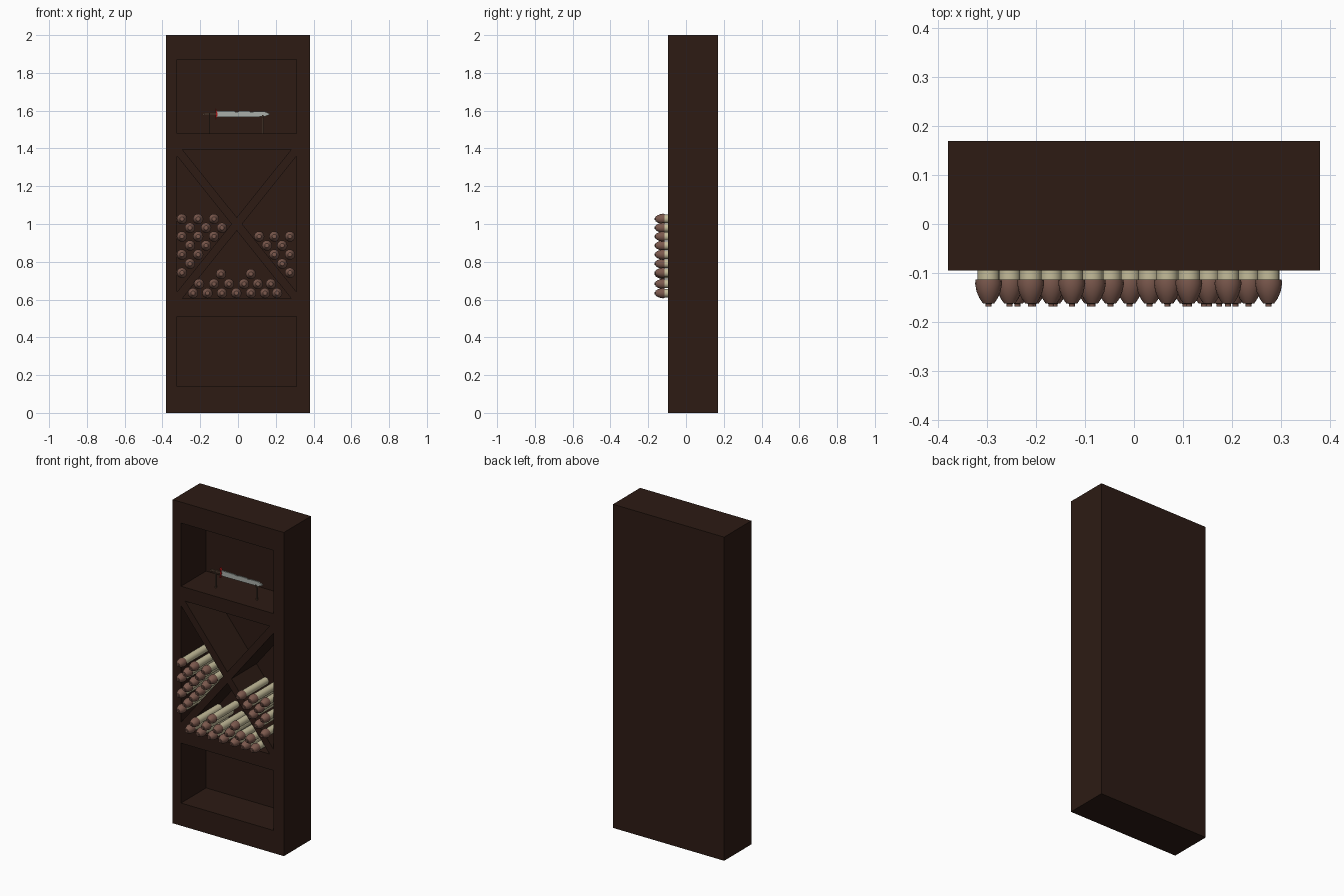
import bpy, bmesh, math
from mathutils import Vector

if "Cube" in bpy.data.objects:
    bpy.data.objects.remove(bpy.data.objects["Cube"])


def material(name, rgb):
    m = bpy.data.materials.new(name)
    m.diffuse_color = (*rgb, 1)
    m.use_nodes = True
    m.node_tree.nodes["Principled BSDF"].inputs["Base Color"].default_value = m.diffuse_color
    return m


WOOD = material("dark_wood", (0.026, 0.011, 0.007))
CREAM = material("cream", (0.55, 0.5, 0.32))
BROWN = material("cap_brown", (0.2, 0.1, 0.075))
STEEL = material("steel", (0.4, 0.43, 0.4))
RED = material("red", (0.4, 0.01, 0.01))
BRASS = material("stand_brown", (0.12, 0.07, 0.045))


def add(name, bm, *mats):
    bmesh.ops.recalc_face_normals(bm, faces=bm.faces)
    me = bpy.data.meshes.new(name)
    bm.to_mesh(me)
    bm.free()
    for m in mats:
        me.materials.append(m)
    ob = bpy.data.objects.new(name, me)
    bpy.context.collection.objects.link(ob)
    return ob


def prism(name, pts, y0, y1, mat):
    """Outline in x,z extruded from y0 to y1."""
    bm = bmesh.new()
    a = [bm.verts.new((x, y0, z)) for x, z in pts]
    b = [bm.verts.new((x, y1, z)) for x, z in pts]
    bm.faces.new(a)
    bm.faces.new(b[::-1])
    for i in range(len(pts)):
        j = (i + 1) % len(pts)
        bm.faces.new((a[i], b[i], b[j], a[j]))
    return add(name, bm, mat)


def rect(x0, x1, z0, z1):
    return [(x0, z0), (x1, z0), (x1, z1), (x0, z1)]


# Cabinet block with recesses cut into the front
FRONT, BACK, INNER = -0.095, 0.17, 0.15
L, R = -0.323, 0.31
LO, HI = 0.605, 1.395
cx, cz, a = (L + R) / 2, (LO + HI) / 2, 0.035
b = a * (R - L) / (HI - LO)
recesses = [
    rect(L, R, 1.48, 1.87),                          # display shelf
    rect(L, R, 0.14, 0.51),                          # bottom shelf
    [(L, LO + a), (cx - b, cz), (L, HI - a)],        # four bays between the X boards
    [(R, LO + a), (R, HI - a), (cx + b, cz)],
    [(L + b, LO), (R - b, LO), (cx, cz - a)],
    [(L + b, HI), (cx, cz + a), (R - b, HI)],
]
cabinet = prism("cabinet", rect(-0.38, 0.38, 0, 2), FRONT, BACK, WOOD)
cutters = []
for i, pts in enumerate(recesses):
    c = prism(f"recess_cutter_{i}", pts, FRONT - 0.1, INNER, WOOD)
    c.hide_render = True
    cutters.append(c)
    mod = cabinet.modifiers.new("recess", 'BOOLEAN')
    mod.object, mod.operation, mod.solver = c, 'DIFFERENCE', 'EXACT'
bpy.context.view_layer.objects.active = cabinet
cabinet.select_set(True)
for mod in list(cabinet.modifiers):
    bpy.ops.object.modifier_apply(modifier=mod.name)
for c in cutters:
    bpy.data.objects.remove(c)

# Scroll: cream roll with a rounded brown cap and a small knob, lathed about y
profile = [(0.11, 0.0225, 0), (-0.113, 0.0225, 0), (-0.113, 0.0265, 1),
           (-0.122, 0.0275, 1), (-0.138, 0.0245, 1), (-0.152, 0.0185, 1),
           (-0.162, 0.0115, 1), (-0.163, 0.006, 1), (-0.168, 0.006, 1)]
N = 16
bm = bmesh.new()
rings = [[bm.verts.new((r * math.cos(2 * math.pi * k / N), y, r * math.sin(2 * math.pi * k / N)))
          for k in range(N)] for y, r, _ in profile]
bm.faces.new(rings[0])
bm.faces.new(rings[-1][::-1]).material_index = 1
for i in range(len(rings) - 1):
    for k in range(N):
        j = (k + 1) % N
        f = bm.faces.new((rings[i][k], rings[i][j], rings[i + 1][j], rings[i + 1][k]))
        f.material_index = profile[i + 1][2]
scroll = add("scroll", bm, CREAM, BROWN)
bpy.ops.object.select_all(action='DESELECT')
scroll.select_set(True)
bpy.context.view_layer.objects.active = scroll
bpy.ops.object.shade_smooth_by_angle(angle=math.radians(35))

# Stacked rows: height, then x of each scroll
rows = [
    (1.027, (-0.297, -0.211, -0.127)), (0.98, (-0.254, -0.169, -0.085)),
    (0.934, (-0.297, -0.211, -0.127, 0.112, 0.192, 0.275)),
    (0.886, (-0.254, -0.169, 0.153, 0.234)),
    (0.838, (-0.297, -0.211, 0.192, 0.275)),
    (0.79, (-0.254, 0.234)), (0.742, (-0.297, 0.275)),
    (0.735, (-0.09, 0.068)),
    (0.683, (-0.206, -0.127, -0.048, 0.032, 0.105, 0.174)),
    (0.634, (-0.238, -0.162, -0.085, -0.009, 0.069, 0.143, 0.207)),
]
first = True
for z, xs in rows:
    for x in xs:
        ob = scroll
        if not first:
            ob = scroll.copy()
            bpy.context.collection.objects.link(ob)
        first = False
        ob.location = (x, 0, z)

# Sword lying on its stand
Z = 1.582
top = [(-0.115, Z + 0.016), (-0.02, Z + 0.016), (-0.015, Z + 0.012), (0.0, Z + 0.012),
       (0.005, Z + 0.015), (0.06, Z + 0.015), (0.065, Z + 0.011), (0.08, Z + 0.011),
       (0.085, Z + 0.014), (0.14, Z + 0.014), (0.172, Z)]
prism("sword_blade", top + [(0.14, Z - 0.014), (-0.115, Z - 0.016)], -0.004, 0.004, STEEL)
prism("sword_guard", [(-0.12, Z - 0.032), (-0.113, Z - 0.02), (-0.107, Z), (-0.113, Z + 0.02),
                      (-0.12, Z + 0.032), (-0.117, Z)], -0.009, 0.009, RED)
prism("sword_grip", rect(-0.176, -0.115, Z - 0.005, Z + 0.005), -0.005, 0.005, BRASS)
prism("sword_pommel", [(-0.188, Z), (-0.181, Z - 0.007), (-0.174, Z), (-0.181, Z + 0.007)],
      -0.007, 0.007, BRASS)

# Stand posts, each with a small forked top
for side, x, ztop in (("left", -0.151, Z - 0.005), ("right", 0.131, Z - 0.014)):
    prism(f"stand_post_{side}", rect(x - 0.003, x + 0.003, 1.48, ztop), -0.005, 0.005, BRASS)
    prism(f"stand_rest_{side}", rect(x - 0.003, x + 0.003, ztop - 0.006, ztop), -0.014, 0.014, BRASS)
    for y in (-0.014, 0.010):
        prism(f"stand_prong_{side}", rect(x - 0.003, x + 0.003, ztop, ztop + 0.01), y, y + 0.004, BRASS)
